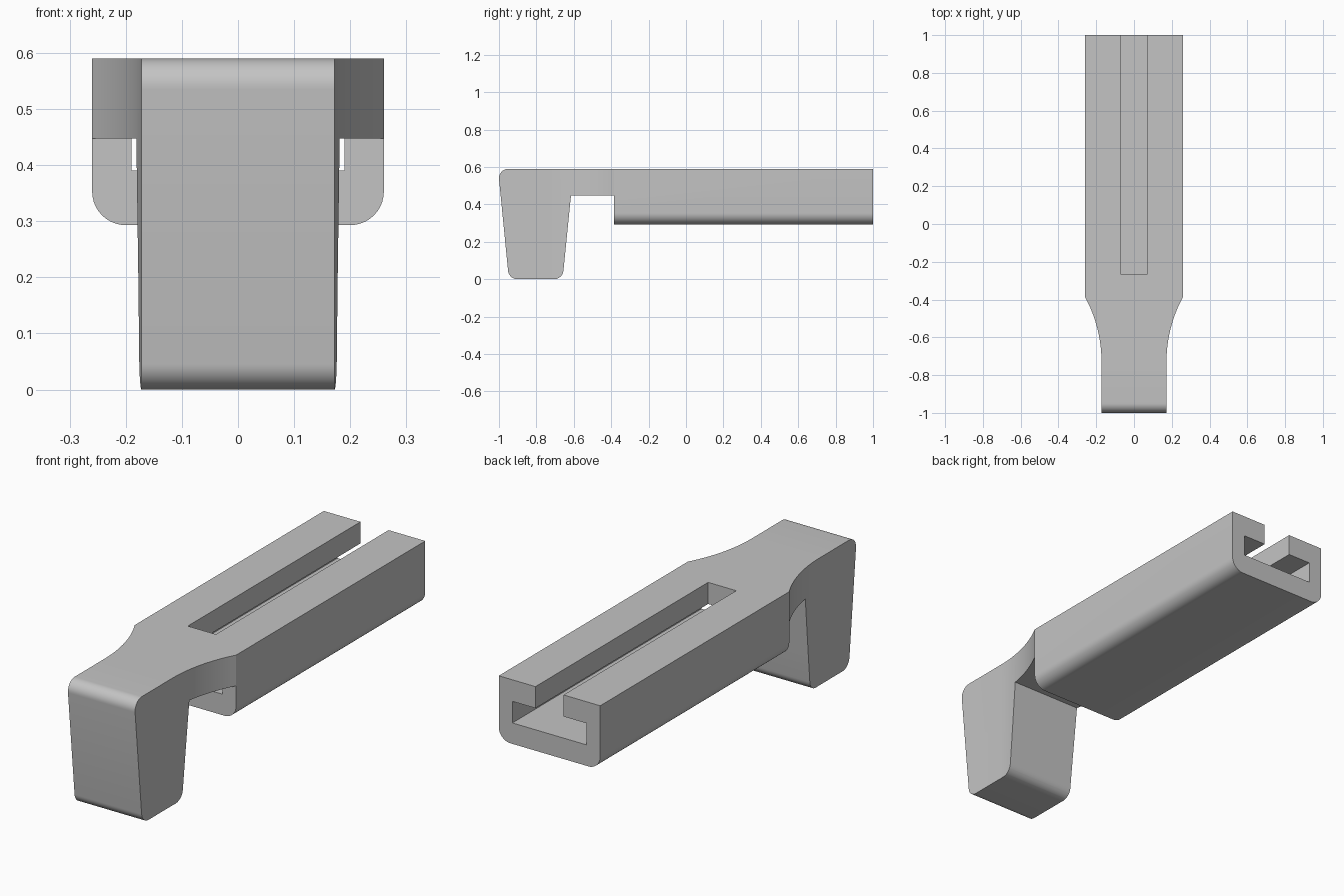
import bpy, bmesh, math
from mathutils import Vector

cube = bpy.data.objects.get("Cube")
if cube:
    bpy.data.objects.remove(cube, do_unlink=True)


def rounded(corners, steps=10):
    """Outline from (u, v, radius) corners, with tangent arcs at rounded ones."""
    out = []
    for i, (u, v, r) in enumerate(corners):
        p = Vector((u, v))
        if r == 0:
            out.append(p)
            continue
        a = (Vector(corners[i - 1][:2]) - p).normalized()
        b = (Vector(corners[(i + 1) % len(corners)][:2]) - p).normalized()
        half = a.angle(b) / 2
        centre = p + (a + b).normalized() * r / math.sin(half)
        reach = r / math.tan(half)
        start, end = p + a * reach - centre, p + b * reach - centre
        sweep = start.angle(end)
        for k in range(steps + 1):
            t = k / steps
            arc = start * math.sin((1 - t) * sweep) + end * math.sin(t * sweep)
            out.append(centre + arc / math.sin(sweep))
    return out


def prism(name, outline, axis, low, high):
    """Extrude a flat outline along the x, y or z axis."""
    place = {"x": lambda u, v, d: (d, u, v),
             "y": lambda u, v, d: (u, d, v),
             "z": lambda u, v, d: (u, v, d)}[axis]
    bm = bmesh.new()
    face = bm.faces.new([bm.verts.new(place(p[0], p[1], low)) for p in outline])
    side = bmesh.ops.extrude_face_region(bm, geom=[face])["geom"]
    moved = [g for g in side if isinstance(g, bmesh.types.BMVert)]
    bmesh.ops.translate(bm, verts=moved, vec=place(0, 0, high - low))
    bmesh.ops.recalc_face_normals(bm, faces=bm.faces)
    mesh = bpy.data.meshes.new(name)
    bm.to_mesh(mesh)
    bm.free()
    obj = bpy.data.objects.new(name, mesh)
    bpy.context.collection.objects.link(obj)
    return obj


def combine(target, tool, operation):
    mod = target.modifiers.new(operation, "BOOLEAN")
    mod.operation, mod.object, mod.solver = operation, tool, "EXACT"
    bpy.context.view_layer.objects.active = target
    bpy.ops.object.modifier_apply(modifier=mod.name)
    bpy.data.objects.remove(tool, do_unlink=True)


def box_outline(half, low, high):
    return [(-half, low), (half, low), (half, high), (-half, high)]


TOP, BASE, NECK = 0.59, 0.293, 0.447
WIDE, NARROW = 0.26, 0.172
SHOULDER, FLARE = -0.385, -0.73

# Hook and neck: side profile
holder = prism("slotted_hook_holder", rounded([
    (-1.005, TOP, 0.05), (-0.947, 0, 0.05), (-0.66, 0, 0.05),
    (-0.615, NECK, 0), (-0.3, NECK, 0), (-0.3, TOP, 0)]), "x", -0.4, 0.4)

# Plan outline: narrow hook flaring in an arc to the body width
rise, run = WIDE - NARROW, SHOULDER - FLARE
radius = (run ** 2 + rise ** 2) / (2 * rise)
flare = [(NARROW, -1.2)]
for k in range(17):
    a = math.asin(run / radius) * k / 16
    flare.append((NARROW + radius * (1 - math.cos(a)), FLARE + radius * math.sin(a)))
flare.append((WIDE, -0.2))
plan = flare + [(-x, y) for x, y in reversed(flare)]
combine(holder, prism("plan_shape", plan, "z", -0.2, 0.8), "INTERSECT")

# Long body with rounded lower edges
body = prism("long_body", rounded([
    (-WIDE, TOP, 0), (-WIDE, BASE, 0.06), (WIDE, BASE, 0.06), (WIDE, TOP, 0)]),
    "y", SHOULDER, 1)
combine(holder, body, "UNION")

# T-shaped channel: wide cavity below, narrow slot through the top
combine(holder, prism("cavity_cutter", box_outline(0.19, 0.39, 0.49),
                      "y", SHOULDER - 0.001, 1.1), "DIFFERENCE")
combine(holder, prism("slot_cutter", box_outline(0.072, 0.45, 0.7),
                      "y", -0.265, 1.1), "DIFFERENCE")

# Single grey colour
grey = bpy.data.materials.new("plain_grey")
grey.use_nodes = True
colour = (0.55, 0.55, 0.55, 1)
grey.diffuse_color = colour
grey.node_tree.nodes["Principled BSDF"].inputs["Base Color"].default_value = colour
holder.data.materials.clear()
holder.data.materials.append(grey)

# Smooth arcs, sharp edges
bpy.ops.object.select_all(action="DESELECT")
holder.select_set(True)
bpy.context.view_layer.objects.active = holder
bpy.ops.object.shade_smooth_by_angle(angle=math.radians(16))
